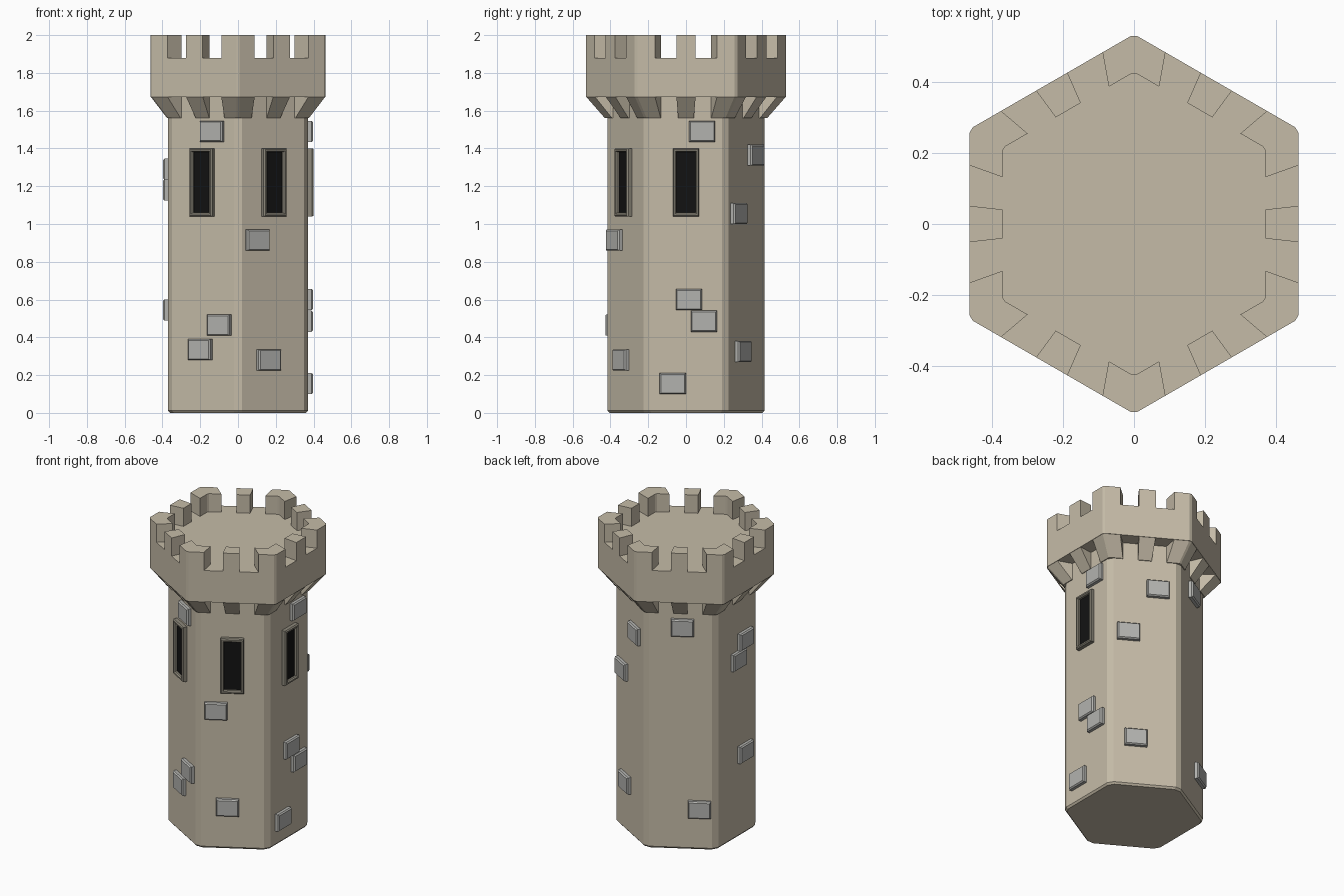
import bpy
from math import radians, tan, sin, cos
from mathutils import Matrix

if "Cube" in bpy.data.objects:
    bpy.data.objects.remove(bpy.data.objects["Cube"])


def material(name, r, g, b):
    m = bpy.data.materials.new(name)
    m.diffuse_color = (r, g, b, 1)
    m.use_nodes = True
    m.node_tree.nodes["Principled BSDF"].inputs["Base Color"].default_value = m.diffuse_color
    return m


STONE = material("sandstone", 0.56, 0.50, 0.39)
BRICK = material("grey_stone", 0.45, 0.45, 0.43)
FRAME = material("dark_stone", 0.27, 0.25, 0.20)
BLACK = material("black", 0.006, 0.006, 0.006)


def make(name, verts, faces, mat, angle=0):
    mesh = bpy.data.meshes.new(name)
    mesh.from_pydata(verts, [], faces)
    mesh.transform(Matrix.Rotation(radians(angle), 4, 'Z'))
    mesh.materials.append(mat)
    ob = bpy.data.objects.new(name, mesh)
    bpy.context.collection.objects.link(ob)
    return ob


def loft(name, rings, mat, angle=0, caps=True):
    """Skin equal-length 3D rings; without caps the first and last rings join."""
    n, count = len(rings[0]), len(rings)
    faces = []
    for r in range(count - 1 if caps else count):
        a, b = r * n, ((r + 1) % count) * n
        faces += [(a + i, a + (i + 1) % n, b + (i + 1) % n, b + i) for i in range(n)]
    if caps:
        faces += [tuple(reversed(range(n))), tuple(range((count - 1) * n, count * n))]
    return make(name, [p for ring in rings for p in ring], faces, mat, angle)


def on_face(ap, t, angle):
    """Plan point on the hexagon side facing angle, t along the side."""
    a = radians(angle)
    return (ap * cos(a) - t * sin(a), ap * sin(a) + t * cos(a))


def hexagon(ap, chamfer, z):
    h = ap * tan(radians(30)) - chamfer
    return [(*on_face(ap, t, k * 60), z) for k in range(6) for t in (-h, h)]


def scaled(pts, s, z):
    return [(x * s, y * s, z) for x, y in pts]


def box_rect(a, hw, hh, t, z):
    return [(a, t - hw, z - hh), (a, t + hw, z - hh), (a, t + hw, z + hh), (a, t - hw, z + hh)]


# Shaft and overhanging head
loft("tower_shaft", [hexagon(0.36, 0.024, 0), hexagon(0.37, 0.024, 0.012),
                     hexagon(0.37, 0.024, 1.68)], STONE)
AP = 0.463
loft("tower_head", [hexagon(AP, 0.01, 1.672), hexagon(AP, 0.01, 1.88)], STONE)

# Merlons above and matching corbels below: one per side, one per corner
H = AP * tan(radians(30)) - 0.01
side = [on_face(AP, -0.051, 0), on_face(AP, 0.051, 0)]
corner = [on_face(AP, 0.165, 0), on_face(AP, H, 0), on_face(AP, -H, 60), on_face(AP, -0.165, 60)]
for k in range(6):
    for label, arc in (("side", side), ("corner", corner)):
        back = arc[::-1]
        loft(label + "_merlon",
             [scaled(arc, 1, z) + scaled(back, 0.8, z) for z in (1.88, 2.0)], STONE, k * 60)
        loft(label + "_corbel",
             [scaled(arc, 0.81, 1.56) + scaled(back, 0.72, 1.56),
              scaled(arc, 0.995, 1.672) + scaled(back, 0.72, 1.672)], STONE, k * 60)

# Windows: bevelled frame around a recessed dark panel
for angle in (0, -60, -120):
    profile = ((0.36, 0.070, 0.181), (0.393, 0.070, 0.181), (0.40, 0.064, 0.175),
               (0.40, 0.056, 0.166), (0.392, 0.050, 0.160), (0.36, 0.050, 0.160))
    loft("window_frame", [box_rect(a, w, h, 0, 1.22) for a, w, h in profile],
         FRAME, angle, caps=False)
    loft("window_opening", [box_rect(a, 0.053, 0.163, 0, 1.22) for a in (0.362, 0.38)],
         BLACK, angle)

# Raised stones: side angle -> (position along side, height)
STONES = {
    0: ((0.085, 1.49), (0.015, 0.60), (0.095, 0.485), (-0.07, 0.155)),
    -60: ((-0.10, 0.915), (-0.03, 0.28)),
    -120: ((0.06, 1.49), (0.105, 0.465), (-0.012, 0.335)),
    60: ((0.08, 1.365), (-0.10, 1.055), (-0.055, 0.325)),
    120: ((0.012, 1.47), (0.115, 0.27)),
    180: ((0.08, 1.29), (0.01, 1.18), (0.08, 0.545)),
}
for angle, spots in STONES.items():
    for t, z in spots:
        loft("raised_stone", [box_rect(0.36, 0.069, 0.056, t, z),
                              box_rect(0.389, 0.069, 0.056, t, z),
                              box_rect(0.397, 0.062, 0.049, t, z)], BRICK, angle)
